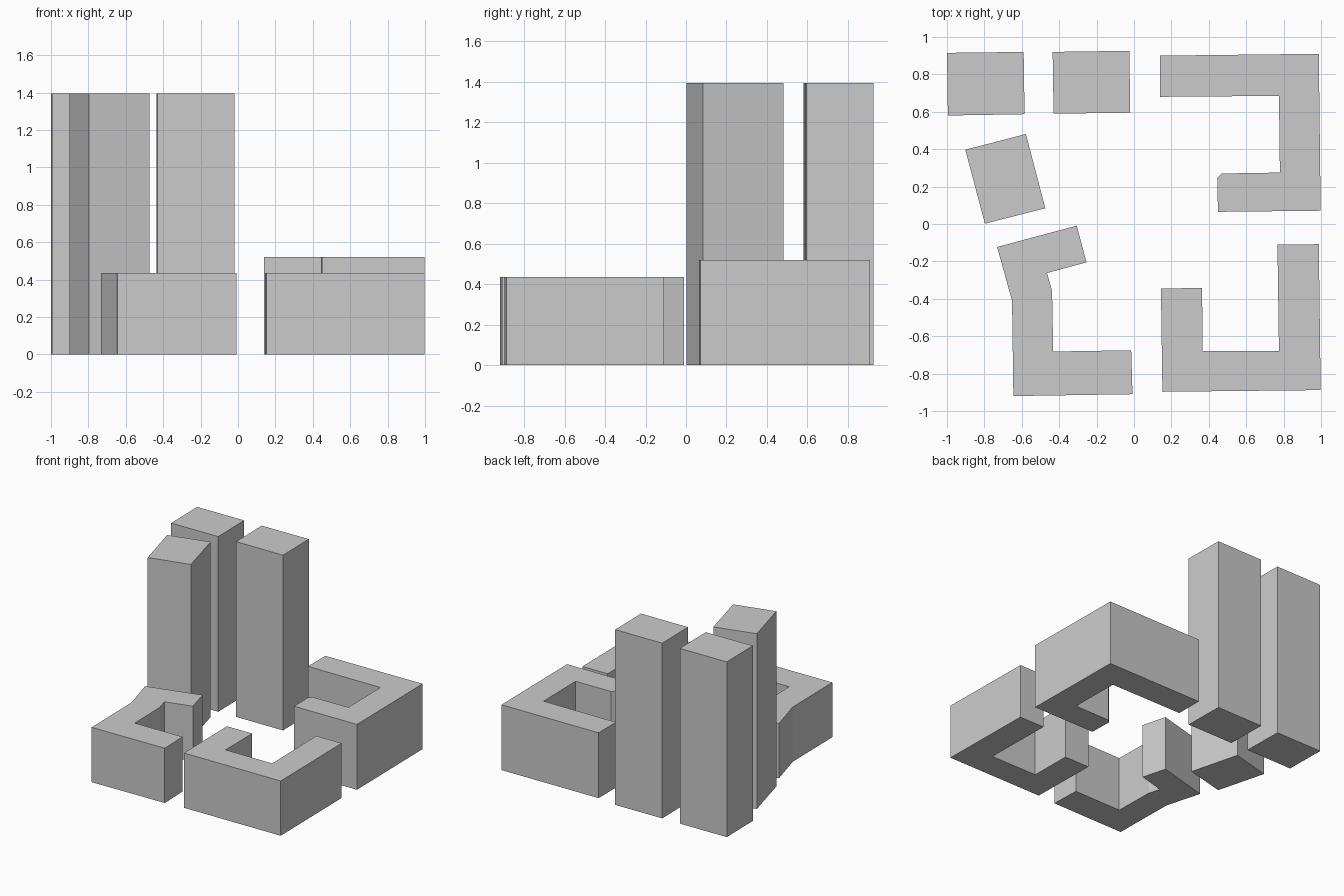
import bpy, bmesh

if "Cube" in bpy.data.objects:
    bpy.data.objects.remove(bpy.data.objects["Cube"])


def extrude_footprint(name, points, height):
    """Raise a flat footprint into a closed prism standing on z = 0."""
    bm = bmesh.new()
    base = bm.faces.new([bm.verts.new((x, y, 0)) for x, y in points])
    top = bmesh.ops.extrude_face_region(bm, geom=[base], use_keep_orig=True)["geom"]
    bmesh.ops.translate(bm, vec=(0, 0, height),
                        verts=[g for g in top if isinstance(g, bmesh.types.BMVert)])
    bmesh.ops.recalc_face_normals(bm, faces=bm.faces)
    mesh = bpy.data.meshes.new(name)
    bm.to_mesh(mesh)
    bm.free()
    bpy.context.collection.objects.link(bpy.data.objects.new(name, mesh))


TOWER, LOW, MID = 1.395, 0.436, 0.52

# Three tall towers
extrude_footprint("tower_back_left", [
    (-1, 0.915), (-0.59, 0.92), (-0.585, 0.587), (-0.995, 0.58)], TOWER)
extrude_footprint("tower_back_middle", [
    (-0.435, 0.92), (-0.025, 0.926), (-0.02, 0.595), (-0.43, 0.59)], TOWER)
extrude_footprint("tower_turned", [
    (-0.902, 0.397), (-0.578, 0.481), (-0.474, 0.084), (-0.797, 0.002)], TOWER)

# Courtyard block at back right, with a chamfered inner corner
extrude_footprint("courtyard_block_back", [
    (0.14, 0.90), (0.988, 0.91), (0.998, 0.071), (0.449, 0.065), (0.445, 0.245),
    (0.47, 0.27), (0.78, 0.275), (0.775, 0.685), (0.14, 0.68)], MID)

# U-shaped block at front right
extrude_footprint("u_block_front", [
    (0.144, -0.345), (0.364, -0.342), (0.367, -0.68), (0.775, -0.678),
    (0.767, -0.11), (0.988, -0.108), (0.998, -0.888), (0.152, -0.897)], LOW)

# Bent block at front left
extrude_footprint("bent_block_front", [
    (-0.732, -0.123), (-0.306, -0.009), (-0.254, -0.205), (-0.465, -0.262),
    (-0.438, -0.358), (-0.432, -0.682), (-0.015, -0.675), (-0.008, -0.91),
    (-0.645, -0.92), (-0.652, -0.41)], LOW)
